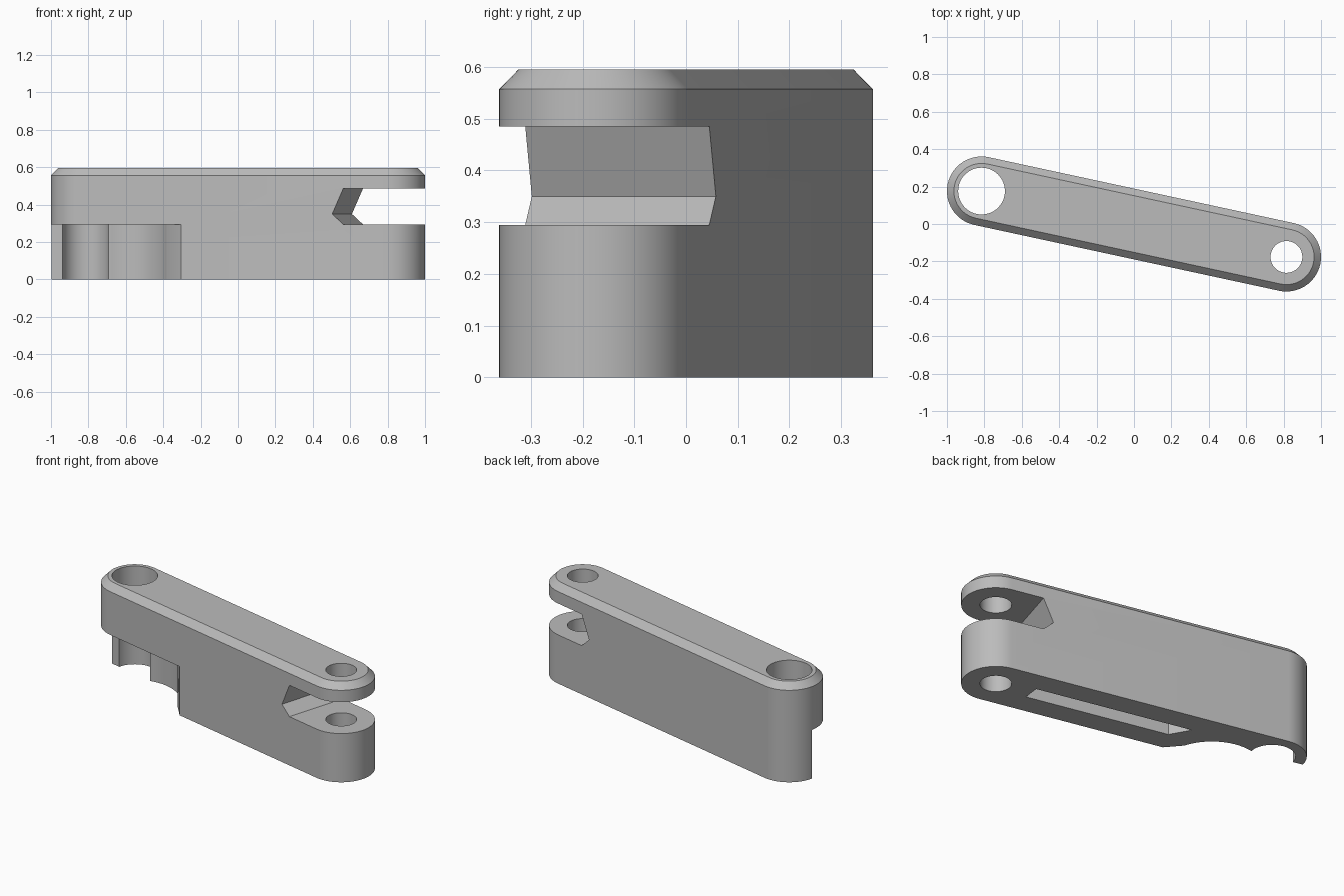
import bpy, bmesh
from math import sin, cos, pi, atan2, hypot

if "Cube" in bpy.data.objects:
    bpy.data.objects.remove(bpy.data.objects["Cube"])

# Pivot centres; parts are laid out along the arm from the large pivot
BIG, SMALL = (-0.815, 0.176), (0.815, -0.176)
LENGTH = hypot(SMALL[0] - BIG[0], SMALL[1] - BIG[1])
ANGLE = atan2(SMALL[1] - BIG[1], SMALL[0] - BIG[0])
RADIUS, STEP_Z = 0.185, 0.295

grey = bpy.data.materials.new("plain_grey")
grey.use_nodes = True
grey.diffuse_color = (0.5, 0.5, 0.5, 1)
grey.node_tree.nodes["Principled BSDF"].inputs["Base Color"].default_value = (0.5, 0.5, 0.5, 1)


def arc(cx, cy, r, a0, a1, n):
    return [(cx + r * cos(a0 + (a1 - a0) * i / n), cy + r * sin(a0 + (a1 - a0) * i / n))
            for i in range(n + 1)]


def loft(name, rings):
    """Closed solid through matching rings of points, capped at both ends."""
    bm = bmesh.new()
    loops = [[bm.verts.new(p) for p in ring] for ring in rings]
    n = len(loops[0])
    for low, high in zip(loops, loops[1:]):
        for i in range(n):
            j = (i + 1) % n
            bm.faces.new((low[i], low[j], high[j], high[i]))
    bm.faces.new(loops[0])
    bm.faces.new(loops[-1])
    bmesh.ops.recalc_face_normals(bm, faces=bm.faces)
    mesh = bpy.data.meshes.new(name)
    bm.to_mesh(mesh)
    bm.free()
    mesh.materials.append(grey)
    obj = bpy.data.objects.new(name, mesh)
    bpy.context.collection.objects.link(obj)
    obj.location = (*BIG, 0)
    obj.rotation_euler.z = ANGLE
    return obj


def prism(name, outline, z0, z1):
    return loft(name, [[(u, v, z) for u, v in outline] for z in (z0, z1)])


def stadium(r, z):
    pts = arc(0, 0, r, pi / 2, 3 * pi / 2, 32) + arc(LENGTH, 0, r, -pi / 2, pi / 2, 32)
    return [(u, v, z) for u, v in pts]


# Rounded arm with a chamfered top rim
body = loft("link_arm", [stadium(RADIUS, 0), stadium(RADIUS, 0.557), stadium(RADIUS - 0.037, 0.595)])

# Pivot holes
cutters = [prism("large_hole", arc(0, 0, 0.125, 0, 2 * pi, 64)[:-1], -0.1, 0.7),
           prism("small_hole", arc(LENGTH, 0, 0.085, 0, 2 * pi, 48)[:-1], -0.1, 0.7)]

# Fork slot with a pointed, slightly skewed inner end
slot = [(1.463, 0.485), (1.403, 0.35), (1.463, STEP_Z), (2, STEP_Z), (2, 0.485)]
cutters.append(loft("fork_slot", [[(u + 0.076 * v, v, z) for u, z in slot] for v in (-0.25, 0.25)]))

# Scalloped relief under the large pivot
cu, cv, r = 0.235, -0.245, 0.268
scallop = arc(cu, cv, r, atan2(-cv, 0.125 - cu), atan2(-0.115 - cv, 0.47 - cu), 24)
relief = [(-0.3, 0)] + scallop + [(0.562, -RADIUS), (0.654, -0.255), (-0.3, -0.255)]
cutters.append(prism("underside_relief", relief, -0.1, STEP_Z))

# Long groove in the underside
groove = [(0.51, 0.05), (0.6, -0.05), (1.46, -0.05), (1.45, 0.05)]
cutters.append(prism("underside_groove", groove, -0.1, 0.2))

for cutter in cutters:
    cutter.hide_render = True
    mod = body.modifiers.new(cutter.name, "BOOLEAN")
    mod.operation, mod.solver, mod.object = "DIFFERENCE", "EXACT", cutter

# Bake the cuts, then drop the cutters
bpy.context.view_layer.update()
graph = bpy.context.evaluated_depsgraph_get()
result = bpy.data.meshes.new_from_object(body.evaluated_get(graph))
body.modifiers.clear()
body.data = result
for cutter in cutters:
    bpy.data.objects.remove(cutter)

bpy.ops.object.select_all(action="DESELECT")
body.select_set(True)
bpy.context.view_layer.objects.active = body
bpy.ops.object.shade_smooth_by_angle(angle=pi / 6)
